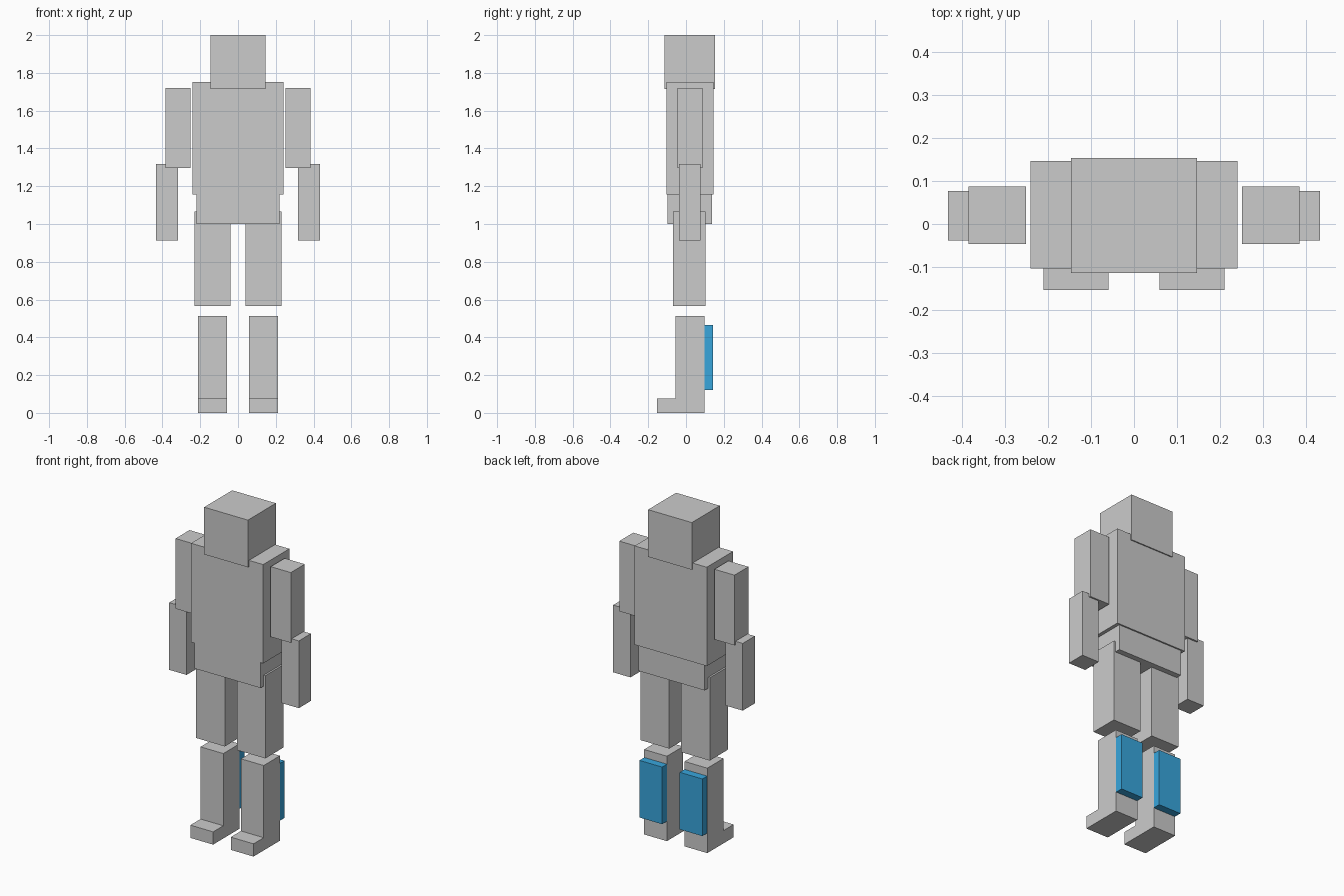
import bpy
import bmesh

if "Cube" in bpy.data.objects:
    bpy.data.objects.remove(bpy.data.objects["Cube"])


def prism(name, profile, x0, x1, color=None):
    """Extrude a (y, z) outline from x0 to x1."""
    bm = bmesh.new()
    face = bm.faces.new([bm.verts.new((x0, y, z)) for y, z in profile])
    ext = bmesh.ops.extrude_face_region(bm, geom=[face])
    moved = [v for v in ext["geom"] if isinstance(v, bmesh.types.BMVert)]
    bmesh.ops.translate(bm, verts=moved, vec=(x1 - x0, 0, 0))
    bmesh.ops.recalc_face_normals(bm, faces=bm.faces)
    mesh = bpy.data.meshes.new(name)
    bm.to_mesh(mesh)
    bm.free()
    obj = bpy.data.objects.new(name, mesh)
    bpy.context.collection.objects.link(obj)
    if color:
        mesh.materials.append(color)
    return obj


def box(name, x, y, z, color=None):
    outline = [(y[0], z[0]), (y[1], z[0]), (y[1], z[1]), (y[0], z[1])]
    return prism(name, outline, x[0], x[1], color)


blue = bpy.data.materials.new("blue")
blue.diffuse_color = (0.04, 0.38, 0.72, 1)
blue.use_nodes = True
blue.node_tree.nodes["Principled BSDF"].inputs["Base Color"].default_value = blue.diffuse_color

# Head and body
box("head", (-0.146, 0.146), (-0.114, 0.153), (1.715, 2.0))
box("torso", (-0.241, 0.241), (-0.104, 0.146), (1.156, 1.753))
box("pelvis", (-0.22, 0.22), (-0.099, 0.137), (1.0, 1.156))

# Lower leg and foot share one L-shaped outline
leg_outline = [(-0.153, 0), (0.098, 0), (0.098, 0.513),
               (-0.056, 0.513), (-0.056, 0.077), (-0.153, 0.077)]

# Limbs on both sides
for side, s in (("left", -1), ("right", 1)):
    def span(a, b):
        return tuple(sorted((s * a, s * b)))

    box(f"upper_arm_{side}", span(0.251, 0.385), (-0.046, 0.087), (1.297, 1.721))
    box(f"forearm_{side}", span(0.317, 0.433), (-0.038, 0.077), (0.912, 1.318))
    box(f"thigh_{side}", span(0.04, 0.231), (-0.069, 0.103), (0.566, 1.066))
    prism(f"lower_leg_{side}", leg_outline, *span(0.059, 0.211))
    # Calf pad on the back of the lower leg
    box(f"calf_pad_{side}", span(0.059, 0.21), (0.098, 0.144), (0.12, 0.465), blue)
